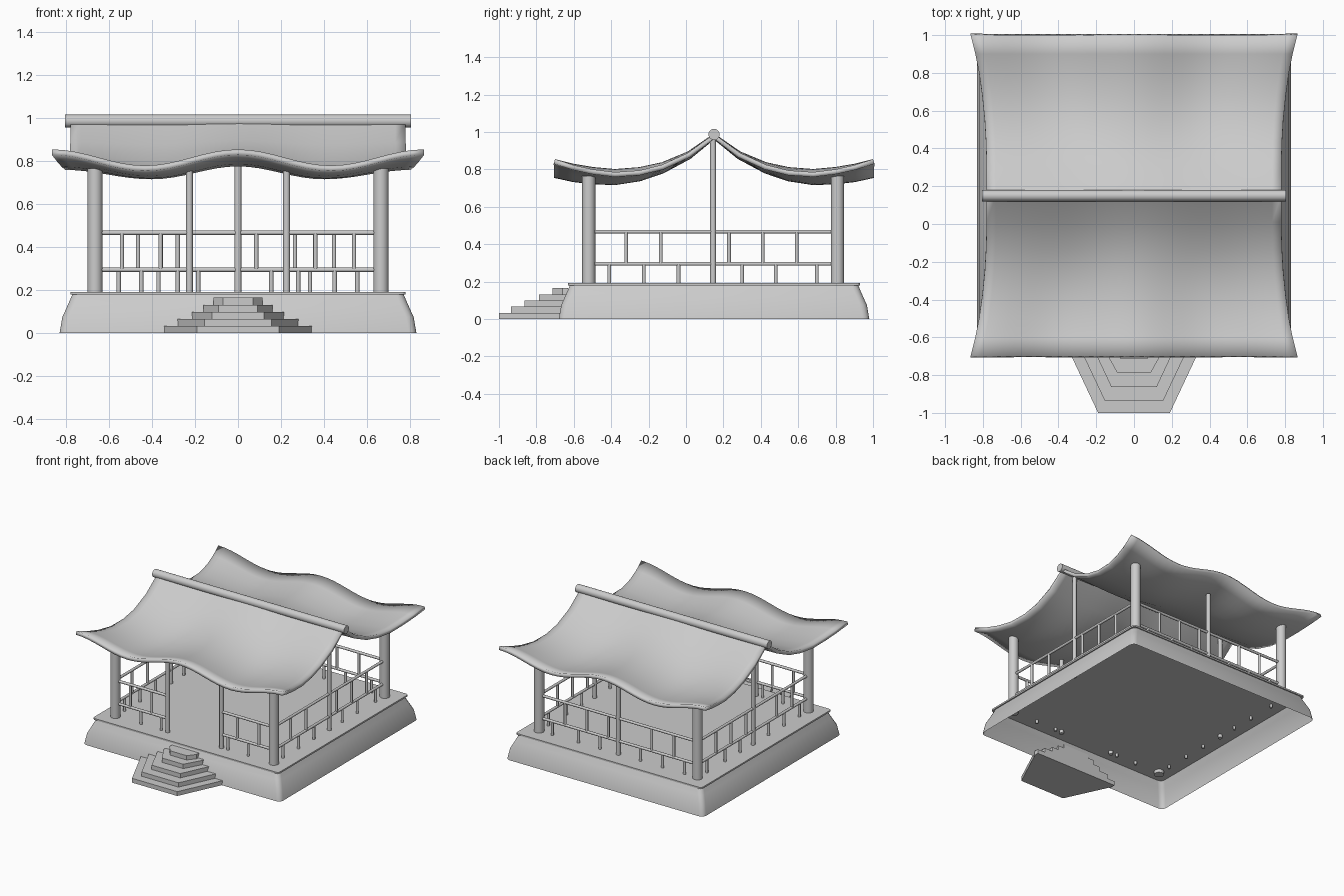
import bpy, bmesh, math

if "Cube" in bpy.data.objects:
    bpy.data.objects.remove(bpy.data.objects["Cube"])

CY = 0.15      # centre of the pavilion in y
S = 0.665      # half distance between columns
PY = 0.145     # centre of the column square in y


def make(name, verts, faces, smooth=None):
    me = bpy.data.meshes.new(name)
    me.from_pydata(verts, [], faces)
    ob = bpy.data.objects.new(name, me)
    bpy.context.collection.objects.link(ob)
    if smooth:
        bpy.ops.object.select_all(action='DESELECT')
        bpy.context.view_layer.objects.active = ob
        ob.select_set(True)
        bpy.ops.object.shade_smooth_by_angle(angle=math.radians(smooth))
    return ob


def loft(name, loops, caps=True, smooth=None):
    n = len(loops[0])
    verts = [v for lp in loops for v in lp]
    faces = [(k * n + i, k * n + (i + 1) % n, (k + 1) * n + (i + 1) % n, (k + 1) * n + i)
             for k in range(len(loops) - 1) for i in range(n)]
    if caps:
        faces += [tuple(reversed(range(n))), tuple(range((len(loops) - 1) * n, len(loops) * n))]
    return make(name, verts, faces, smooth)


def rounded_square(h, r, z):
    pts = []
    for q, (sx, sy) in enumerate([(1, 1), (-1, 1), (-1, -1), (1, -1)]):
        for k in range(4):
            a = math.radians(90 * q + 30 * k)
            pts.append((sx * (h - r) + r * math.cos(a), CY + sy * (h - r) + r * math.sin(a), z))
    return pts


def post(name, x, y, z0, z1, r, n=12):
    ring = [(math.cos(2 * math.pi * i / n), math.sin(2 * math.pi * i / n)) for i in range(n)]
    return loft(name, [[(x + r * c, y + r * s, z) for c, s in ring] for z in (z0, z1)], smooth=40)


def beam(name, axis, a, b, other, z, r, n=12):
    loops = []
    for p in (a, b):
        lp = []
        for i in range(n):
            t = 2 * math.pi * i / n
            o, h = other + r * math.cos(t), z + r * math.sin(t)
            lp.append((p, o, h) if axis == 'x' else (2 * other - o, p, h))
        loops.append(lp)
    return loft(name, loops, smooth=40)


# Plinth: flared hollow skirt with a thin floor slab
loft("plinth_skirt", [rounded_square(h, 0.035, z) for h, z in
     [(0.83, 0), (0.817, 0.075), (0.79, 0.135), (0.77, 0.182)]], caps=False, smooth=40)
loft("floor_slab", [rounded_square(0.78, 0.02, z) for z in (0.18, 0.192)])

# Tapered entrance steps
for i, (y, front, back) in enumerate([(-1.0, 0.19, 0.35), (-0.935, 0.155, 0.285), (-0.863, 0.12, 0.215),
                                      (-0.785, 0.09, 0.16), (-0.715, 0.07, 0.113)]):
    plan = [(-front, y), (front, y), (back, -0.66), (back, -0.63), (-back, -0.63), (-back, -0.66)]
    loft(f"step_{i + 1}", [[(px, py, z) for px, py in plan] for z in (0.033 * i, 0.033 * (i + 1))])

# Corner columns and slim intermediate posts
for sx in (-1, 1):
    for sy in (-1, 1):
        post("corner_column", sx * S, PY + sy * S, 0.155, 0.765, 0.035, 20)
    post("ridge_post", sx * S, PY, 0.155, 0.985, 0.016)
    post("entrance_post", sx * 0.226, PY - S, 0.155, 0.765, 0.016)
post("back_post", 0, PY + S, 0.155, 0.775, 0.016)

# Railings: two rails on each side, front open at the entrance
for z in (0.295, 0.467):
    beam("back_rail", 'x', -S, S, PY + S, z, 0.01)
    for sx in (-1, 1):
        beam("side_rail", 'y', PY - S, PY + S, sx * S, z, 0.01)
        a, b = sorted((sx * 0.226, sx * S))
        beam("front_rail", 'x', a, b, PY - S, z, 0.01)

# Staggered balusters, lower row then upper row
upper, lower = (0.295, 0.467), (0.155, 0.295)
LONG = [((-0.465, -0.28, 0.085, 0.265, 0.447), upper),
        ((-0.555, -0.37, -0.185, 0.155, 0.335, 0.555), lower)]
for places, (z0, z1) in LONG:
    for p in places:
        post("back_baluster", p, PY + S, z0, z1, 0.01, 10)
        for sx in (-1, 1):
            post("side_baluster", sx * S, PY + p, z0, z1, 0.01, 10)
for places, (z0, z1) in [((0.36, 0.54), upper), ((0.28, 0.45), lower)]:
    for p in places:
        for sx in (-1, 1):
            post("front_baluster", sx * p, PY - S, z0, z1, 0.01, 10)

# Roof sheet: (distance from ridge, low height, wave height, half width)
ROWS = [(0, 0.985, 0.008, 0.78), (0.14, 0.878, 0.018, 0.78), (0.28, 0.803, 0.035, 0.783),
        (0.40, 0.762, 0.05, 0.79), (0.53, 0.742, 0.06, 0.803), (0.65, 0.746, 0.067, 0.82),
        (0.75, 0.758, 0.072, 0.84), (0.85, 0.78, 0.075, 0.865)]
N = 32
stations = [(-1, r) for r in reversed(ROWS)] + [(1, r) for r in ROWS[1:]]
verts = []
for s, (d, low, wave, half) in stations:
    for i in range(N + 1):
        t = 2 * i / N - 1
        h = (1 + math.cos(2 * math.pi * t)) / 2
        if abs(t) > 0.5:
            h *= 0.55 + 0.45 * (d / 0.85) ** 2
        verts.append((t * half, CY + s * d, low + wave * h))
W = N + 1
faces = [(j * W + i, j * W + i + 1, (j + 1) * W + i + 1, (j + 1) * W + i)
         for j in range(len(stations) - 1) for i in range(N)]
roof = make("roof", verts, faces, smooth=40)
mod = roof.modifiers.new("thickness", 'SOLIDIFY')
mod.thickness, mod.offset = 0.026, -1

# Ridge pole
beam("ridge_pole", 'x', -0.805, 0.805, CY, 0.987, 0.03, 20)

# Consistent outward normals for the closed parts
for ob in bpy.context.collection.objects:
    if ob.name not in ("roof", "plinth_skirt"):
        bm = bmesh.new()
        bm.from_mesh(ob.data)
        bmesh.ops.recalc_face_normals(bm, faces=bm.faces)
        bm.to_mesh(ob.data)
        bm.free()
